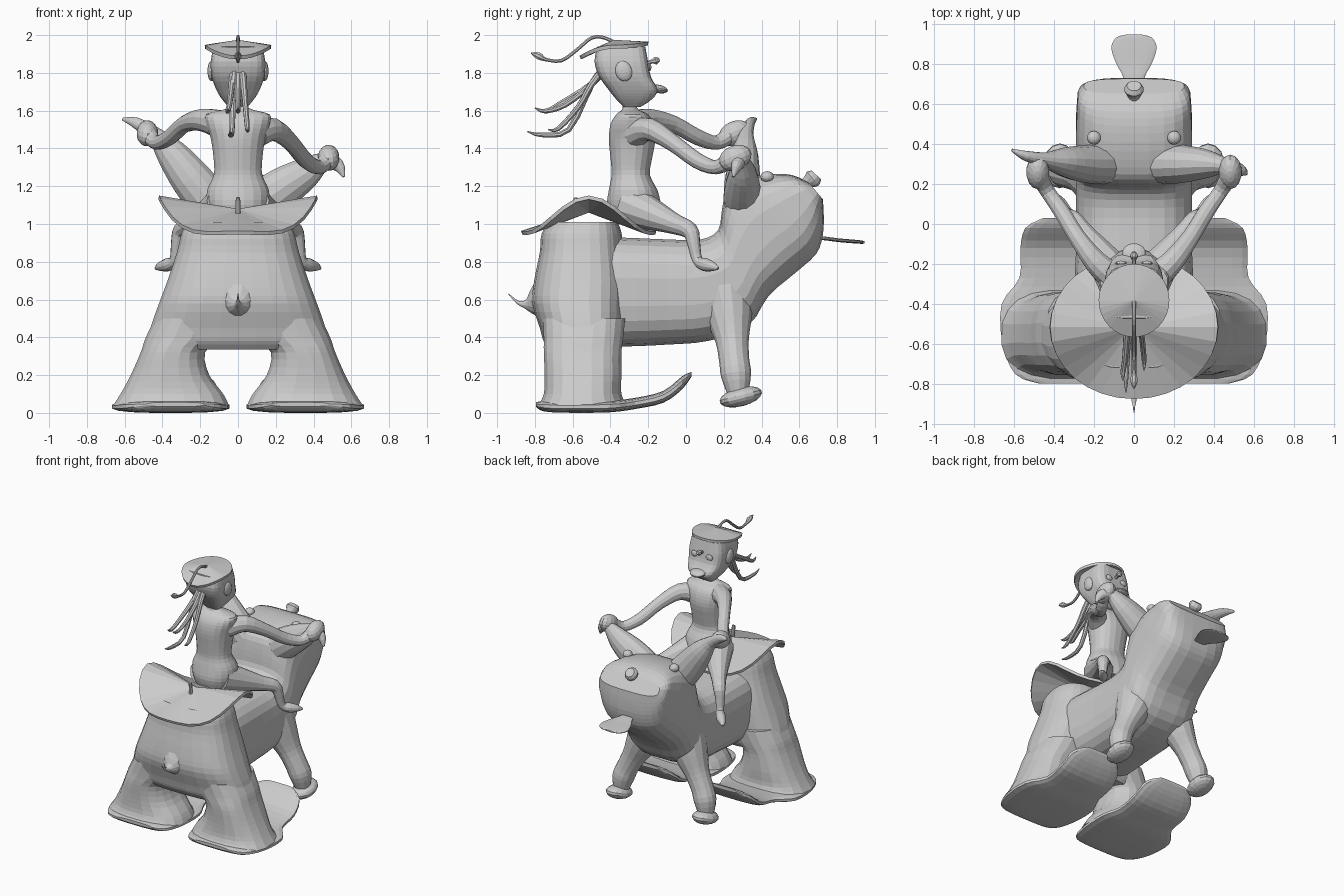
import bpy, bmesh, math
from mathutils import Vector

cube = bpy.data.objects.get("Cube")
if cube:
    bpy.data.objects.remove(cube)

CLAY = (0.6, 0.6, 0.6, 1)
clay = bpy.data.materials.new("clay_grey")
clay.use_nodes = True
clay.diffuse_color = CLAY
clay.node_tree.nodes["Principled BSDF"].inputs["Base Color"].default_value = CLAY


def finish(name, bm):
    bmesh.ops.recalc_face_normals(bm, faces=bm.faces[:])
    mesh = bpy.data.meshes.new(name)
    bm.to_mesh(mesh)
    bm.free()
    obj = bpy.data.objects.new(name, mesh)
    mesh.materials.append(clay)
    bpy.context.collection.objects.link(obj)
    return obj


def smooth(rows, steps=3):
    """Catmull-Rom interpolation of rows of numbers."""
    out, last = [], len(rows) - 1
    for i in range(last):
        a, b, c, d = (rows[min(max(k, 0), last)] for k in (i - 1, i, i + 1, i + 2))
        for s in range(steps):
            t = s / steps
            out.append([q + t / 2 * (r - p + t * (2 * p - 5 * q + 4 * r - w
                        + t * (3 * (q - r) + w - p)))
                        for p, q, r, w in zip(a, b, c, d)])
    return out + [list(rows[-1])]


def loft(name, sections, sides=20, power=2):
    """Skin sections of (centre, half-axis u, half-axis v), with capped ends."""
    bm = bmesh.new()
    rings = []
    for c, u, v in sections:
        ring = []
        for i in range(sides):
            a = math.tau * (i + 0.5) / sides
            x, y = (math.copysign(abs(f) ** (2 / power), f) for f in (math.cos(a), math.sin(a)))
            ring.append(bm.verts.new(c + u * x + v * y))
        rings.append(ring)
    for r, s in zip(rings, rings[1:]):
        for i in range(sides):
            j = (i + 1) % sides
            bm.faces.new((r[i], r[j], s[j], s[i]))
    bm.faces.new(rings[0])
    bm.faces.new(rings[-1])
    return finish(name, bm)


def tube(name, points, sides=12, squash=1):
    """Limb through points of (x, y, z, radius), squashed across its first axis."""
    rows = smooth(points)
    pos = [Vector(r[:3]) for r in rows]
    u, sections = None, []
    for i, p in enumerate(pos):
        t = (pos[min(i + 1, len(pos) - 1)] - pos[max(i - 1, 0)]).normalized()
        if u is None:
            u = Vector((0, 0, 1)) if abs(t.z) < 0.8 else Vector((1, 0, 0))
        u = (u - t * u.dot(t)).normalized()
        r = max(rows[i][3], 0.002)
        sections.append((p, u * r, t.cross(u) * r * squash))
    return loft(name, sections, sides)


def upright(name, rows, power=2.4, sides=20):
    """Horizontal sections of (z, x centre, half x, y back, y front)."""
    return loft(name, [(Vector((x, (b + f) / 2, z)), Vector((h, 0, 0)), Vector((0, (f - b) / 2, 0)))
                       for z, x, h, b, f in smooth(rows)], sides, power)


def spine(name, rows, power=2.5, sides=24):
    """Sections of (top y, top z, bottom y, bottom z, half x)."""
    return loft(name, [(Vector((0, (a + c) / 2, (b + d) / 2)), Vector((h, 0, 0)),
                        Vector((0, (a - c) / 2, (b - d) / 2)))
                       for a, b, c, d, h in smooth(rows)], sides, power)


def flat(name, rows, power=2.5):
    """Plate sections along y of (y, z, x centre, half x, half z)."""
    return loft(name, [(Vector((x, y, z)), Vector((h, 0, 0)), Vector((0, 0, t)))
                       for y, z, x, h, t in smooth(rows)], 16, power)


def ball(name, pos, size, tilt=0):
    bm = bmesh.new()
    bmesh.ops.create_uvsphere(bm, u_segments=14, v_segments=9, radius=1)
    obj = finish(name, bm)
    obj.location, obj.scale, obj.rotation_euler = pos, size, (tilt, 0, 0)
    return obj


def dish(name, centre, rx, ry, height, thick=0.02):
    """Curved oval sheet whose height is a rule of x and y."""
    bm = bmesh.new()
    bmesh.ops.create_circle(bm, cap_ends=True, segments=32, radius=1)
    for k in range(4):
        big = max(bm.faces, key=lambda f: len(f.verts))
        bmesh.ops.inset_region(bm, faces=[big], thickness=0.2)
    big = max(bm.faces, key=lambda f: len(f.verts))
    bmesh.ops.poke(bm, faces=[big])
    for v in bm.verts:
        x, y = v.co.x * rx, v.co.y * ry
        v.co = (centre[0] + x, centre[1] + y, centre[2] + height(x, y))
    obj = finish(name, bm)
    mod = obj.modifiers.new("thickness", "SOLIDIFY")
    mod.thickness, mod.offset = thick, 0
    return obj


# Beast: trunk, neck and boxy head in one sweep
spine("beast_body", [
    (-.6, .93, -.6, .36, .3), (-.35, .93, -.35, .35, .3), (-.1, .92, -.1, .36, .29),
    (.08, .92, .12, .38, .29), (.17, .97, .33, .46, .29), (.19, 1.08, .44, .62, .29),
    (.22, 1.19, .58, .74, .29), (.32, 1.24, .69, .84, .29), (.45, 1.265, .725, .94, .285),
    (.56, 1.26, .73, 1.04, .28), (.65, 1.22, .725, 1.13, .25)], 3)

# Rump joining the hind legs, with a spiked tail
upright("rump", [
    (1.01, 0, .27, -.72, -.36), (.95, 0, .3, -.765, -.34), (.85, 0, .325, -.775, -.33),
    (.7, 0, .375, -.805, -.31), (.58, 0, .42, -.815, -.31), (.45, 0, .465, -.775, -.32),
    (.38, 0, .47, -.755, -.33), (.335, 0, .42, -.72, -.36)], 2.7, 28)
tube("tail", [(0, -.74, .6, .14), (0, -.81, .58, .07), (0, -.85, .575, .025),
              (0, -.89, .585, .01), (0, -.94, .63, .002)])

# Nose and tongue
tube("beast_nose", [(0, .6, 1.19, .03), (0, .64, 1.22, .032), (0, .67, 1.24, .05), (0, .69, 1.26, .035)])
flat("tongue", [(.6, .93, 0, .05, .008), (.72, .925, 0, .05, .01), (.8, .915, 0, .09, .01),
                (.88, .908, 0, .115, .01), (.93, .904, 0, .09, .009), (.945, .903, 0, .04, .006)])

# Ears, one raised and one drooping
tube("right_ear", [(-.15, .3, 1.12, .12), (-.25, .3, 1.24, .11), (-.35, .31, 1.37, .085),
                   (-.44, .32, 1.47, .045), (-.54, .34, 1.535, .03), (-.61, .37, 1.555, .008)], 14, .85)
tube("left_ear", [(.15, .3, 1.13, .12), (.25, .3, 1.2, .11), (.36, .3, 1.27, .085),
                  (.46, .29, 1.335, .045), (.53, .27, 1.31, .035), (.56, .25, 1.25, .008)], 14, .85)

for s, side in ((1, "left_"), (-1, "right_")):
    ball(side + "beast_eye", (s * .2, .43, 1.25), (.035, .035, .03))
    # Flared hind leg and its long curled foot
    upright(side + "hind_leg", [
        (.5, s * .25, .19, -.76, -.32), (.4, s * .29, .2, -.755, -.33),
        (.32, s * .345, .172, -.755, -.34), (.2, s * .36, .21, -.75, -.34),
        (.1, s * .35, .275, -.755, -.34), (.04, s * .355, .31, -.785, -.31)], 2.5)
    flat(side + "hind_foot", [
        (-.795, .045, s * .33, .15, .012), (-.75, .035, s * .345, .25, .028),
        (-.6, .032, s * .355, .305, .032), (-.4, .035, s * .355, .31, .032),
        (-.27, .05, s * .335, .24, .03), (-.12, .085, s * .335, .235, .032),
        (-.02, .16, s * .335, .21, .035), (.03, .205, s * .335, .12, .012)], 2.8)
    # Fore leg and paw
    tube(side + "fore_leg", [(s * .15, .21, .64, .15), (s * .21, .23, .5, .12), (s * .27, .245, .38, .088),
                             (s * .32, .255, .28, .08), (s * .35, .265, .2, .08), (s * .365, .275, .1, .055)], 14)
    ball(side + "fore_paw", (s * .37, .29, .085), (.085, .115, .05), .25)
    # Rider's leg
    tube(side + "rider_leg", [
        (s * .07, -.3, 1.1, .11), (s * .15, -.18, 1.05, .085), (s * .24, -.06, 1.0, .055),
        (s * .3, .02, .965, .045), (s * .32, .04, .9, .035), (s * .335, .06, .81, .028),
        (s * .37, .1, .785, .035), (s * .41, .14, .775, .025), (s * .435, .17, .765, .008)])
    # Rider's face details
    ball(side + "rider_ear", (s * .14, -.33, 1.81), (.022, .045, .055), .3)
    ball(side + "rider_eye", (s * .065, -.195, 1.83), (.028, .012, .022))

# Saddle
dish("saddle", (0, -.515, 1.07), .42, .355,
     lambda x, y: .4 * x * x - .92 * y * y - 11 * x * x * y * y)
tube("saddle_peg", [(0, -.58, 1.04, .014), (0, -.58, 1.1, .014), (0, -.585, 1.14, .012)], 8)

# Rider's torso and neck
upright("rider_torso", [
    (1.02, 0, .14, -.4, -.12), (1.1, 0, .165, -.42, -.13), (1.18, 0, .165, -.41, -.15),
    (1.26, 0, .13, -.395, -.19), (1.34, 0, .13, -.4, -.18), (1.45, 0, .145, -.41, -.16),
    (1.53, 0, .17, -.4, -.17), (1.58, 0, .17, -.37, -.2), (1.605, 0, .08, -.34, -.25),
    (1.63, 0, .04, -.335, -.26), (1.68, 0, .04, -.33, -.25)], 2.2)

# Arms reaching to the ears
for name, s, drop, lift in (("right_arm", -1, 0, 1.47), ("left_arm", 1, .05, 1.34)):
    tube(name, [(s * .1, -.27, 1.53 - drop, .075), (s * .19, -.19, 1.55 - drop, .06),
                (s * .28, -.07, 1.53 - 2 * drop, .045), (s * .36, .06, 1.46 - 2.5 * drop, .042),
                (s * .43, .16, lift - .04, .038), (s * .47, .23, lift, .045)])
    ball(name.replace("arm", "hand"), (s * .48, .26, lift + .01), (.058, .09, .065), .4)

# Rider's boxy head
upright("rider_head", [
    (1.62, 0, .05, -.33, -.24), (1.66, 0, .085, -.37, -.18), (1.71, 0, .115, -.41, -.15),
    (1.78, 0, .14, -.46, -.185), (1.86, 0, .145, -.485, -.2), (1.94, 0, .13, -.47, -.215)], 4.5)
ball("lips", (0, -.145, 1.715), (.06, .05, .022), -.2)
tube("rider_nose", [(0, -.22, 1.85, .012), (0, -.18, 1.86, .012), (0, -.16, 1.865, .022),
                    (0, -.14, 1.87, .01)], 8)

# Cap with drooping back and sides, and its trailing plume
dish("cap", (0, -.38, 1.965), .175, .18,
     lambda x, y: -.9 * x * x - (2.6 * y * y if y < 0 else .3 * y * y))
tube("plume", [(0, -.36, 1.95, .012), (0, -.43, 1.985, .01), (0, -.5, 1.985, .01), (0, -.58, 1.92, .01),
               (0, -.66, 1.865, .01), (0, -.74, 1.87, .01), (0, -.78, 1.89, .02), (0, -.82, 1.905, .004)], 8)

# Hair strands: end x, middle y and z, end y and z
strands = [(.0, -.64, 1.63, -.8, 1.615), (.05, -.57, 1.62, -.73, 1.5),
           (-.04, -.62, 1.5, -.84, 1.49), (-.055, -.66, 1.64, -.78, 1.61)]
for i, (x, my, mz, y, z) in enumerate(strands):
    tube("hair_strand_%d" % (i + 1), [
        (x * .4, -.42, 1.84, .02), (x * .6, -.5, 1.74, .018), (x * .8, my, mz, .015),
        (x, (my + 2 * y) / 3, (mz + 4 * z) / 5 - .02, .013), (x, y, z, .003)], 8)
